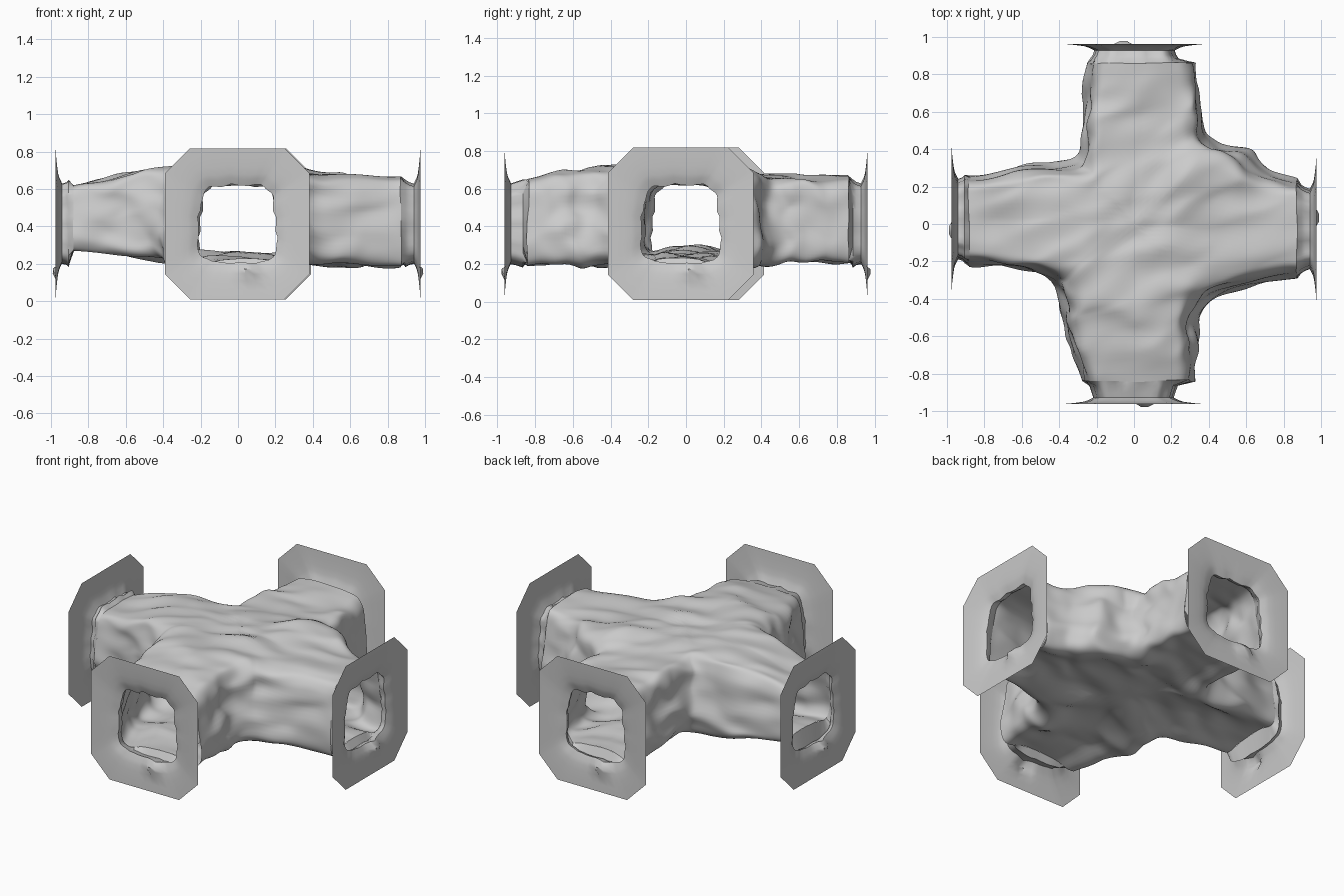
import bpy, bmesh, math
from mathutils import Vector, Matrix, noise

if "Cube" in bpy.data.objects:
    bpy.data.objects.remove(bpy.data.objects["Cube"])


def spline(pts, t):
    """Catmull-Rom through evenly spaced control points, t from 0 to len-1."""
    i = min(int(t), len(pts) - 2)
    f = t - i
    p = [Vector(pts[max(0, min(len(pts) - 1, k))]) for k in (i - 1, i, i + 1, i + 2)]
    return 0.5 * (2 * p[1] + (p[2] - p[0]) * f
                  + (2 * p[0] - 5 * p[1] + 4 * p[2] - p[3]) * f * f
                  + (3 * p[1] - p[0] - 3 * p[2] + p[3]) * f ** 3)


def finish(bm, name, angle):
    bmesh.ops.remove_doubles(bm, verts=bm.verts, dist=0.0005)
    bmesh.ops.recalc_face_normals(bm, faces=bm.faces)
    me = bpy.data.meshes.new(name)
    bm.to_mesh(me)
    bm.free()
    ob = bpy.data.objects.new(name, me)
    bpy.context.collection.objects.link(ob)
    bpy.ops.object.select_all(action='DESELECT')
    ob.select_set(True)
    bpy.context.view_layer.objects.active = ob
    bpy.ops.object.shade_smooth_by_angle(angle=math.radians(angle))


def skin(bm, rows, closed=False):
    """Quads between neighbouring rows of vertices."""
    n = len(rows[0])
    for a, b in zip(rows, rows[1:]):
        for j in range(n if closed else n - 1):
            k = (j + 1) % n
            bm.faces.new((a[j], a[k], b[k], b[j]))


# Arms: axis end point, ceiling and floor height at the end
arms = {
    'left': ((-0.88, 0.02), 0.62, 0.27),
    'front': ((0.02, -0.84), 0.65, 0.19),
    'right': ((0.87, -0.02), 0.67, 0.19),
    'back': ((0.04, 0.86), 0.665, 0.205),
}
CEIL, FLOOR = 0.715, 0.205
ends = {k: [] for k in arms}

# Plan curves of the four walls between neighbouring arms
walls = [
    ('left', 'front', [(-.88, -.22), (-.70, -.23), (-.52, -.26), (-.42, -.33),
                       (-.39, -.45), (-.36, -.62), (-.28, -.84)]),
    ('front', 'right', [(.33, -.84), (.34, -.66), (.34, -.51), (.42, -.40),
                        (.55, -.34), (.70, -.31), (.87, -.29)]),
    ('right', 'back', [(.87, .24), (.73, .28), (.61, .39), (.45, .43),
                       (.37, .52), (.345, .68), (.335, .86)]),
    ('back', 'left', [(-.25, .86), (-.26, .66), (-.27, .48), (-.30, .37),
                      (-.42, .32), (-.64, .29), (-.88, .26)]),
]

# Half cross-section: reach toward the wall, height fraction
section = [(0, 1), (.3, 1), (.56, .985), (.76, .95), (.87, .84), (.91, .64),
           (.97, .42), (1, .18), (.93, .03), (.75, 0), (.4, .07), (0, .09)]

# Rocky crossing: one lofted patch per wall, welded along the arm axes
bm = bmesh.new()
N, M = 28, 50
for a, b, curve in walls:
    rows = []
    for i in range(2 * N + 1):
        arm = arms[a] if i <= N else arms[b]
        s = abs(i - N) / N
        inner = Vector(arm[0]) * s
        outer = spline(curve, i * 6 / (2 * N))
        e = s ** 1.2
        top = CEIL + (arm[1] - CEIL) * e - 0.07 * (1 - e) * (inner.x + inner.y)
        low = FLOOR + (arm[2] - FLOOR) * e
        row = []
        for j in range(M + 1):
            f, h = spline(section, j * (len(section) - 1) / M)
            if j in (0, M):
                f = 0
            xy = inner.lerp(outer, f)
            p = Vector((xy.x, xy.y, low + (top - low) * h))
            # broad lumps plus diagonal ripples, fading at the arm ends
            q = Vector((p.x * 0.6 + p.y * 0.4, p.y * 1.5 - p.x * 0.7, p.z * 1.8))
            amp = 1 - 0.7 * s ** 4
            n1 = noise.noise_vector(p * 3.6 + Vector((4, 1, 7)))
            n2 = noise.noise_vector(q * 5.5)
            p += amp * (n1 * 0.032 + n2 * 0.024)
            row.append(bm.verts.new(p))
            if i in (0, 2 * N):
                ends[a if i == 0 else b].append(p)
        rows.append(row)
    skin(bm, rows)
finish(bm, "tunnel_crossing", 40)


# Chamfered entrance plates with a funnel-shaped mouth and a short neck
def octagon_points(w, h, c, per_edge):
    cs = [(w, -h + c), (w, h - c), (w - c, h), (-w + c, h),
          (-w, h - c), (-w, -h + c), (-w + c, -h), (w - c, -h)]
    out = []
    for k in range(8):
        p, q = Vector(cs[k]), Vector(cs[(k + 1) % 8])
        out += [p.lerp(q, m / per_edge) for m in range(per_edge)]
    return out


def entrance(side, angle, reach, shift, body_end):
    bm = bmesh.new()
    zc = 0.413
    outer = octagon_points(0.387, 0.404, 0.135, 8)
    hole = []
    for p in outer:
        d = p.normalized()
        r = (abs(d.x / 0.207) ** 4.5 + abs(d.y / 0.207) ** 4.5) ** (-1 / 4.5)
        r *= 1 + 0.09 * noise.noise(Vector((d.x * 4, d.y * 4, 2)))
        hole.append(Vector((d.x * r * (1 - 0.08 * d.y), d.y * r)))
    # neck: first ring is snapped to the tunnel's end, then a pinched collar
    rings = []
    for dist, sc in ((body_end, 1.1), (body_end + 0.025, 1.1),
                     (reach - 0.06, 1.04)):
        rings.append([(p.x * sc, -dist, zc + p.y * sc) for p in hole])
    # plate face from mouth to rim, with one small rock spike under the mouth
    for t, back in ((0, .035), (.17, .02), (.3, .013), (.5, .008), (.75, .003), (1, 0)):
        ring = []
        for p, q in zip(hole, outer):
            v = p.lerp(q, t)
            bump = 0.047 * math.exp(-((v.x - 0.06) ** 2 + (v.y + 0.245) ** 2) / 0.0014)
            ring.append((v.x, -(reach - back + bump), zc + v.y))
        rings.append(ring)
    rot = Matrix.Rotation(angle, 3, 'Z')
    rings = [[rot @ Vector((x + shift, y, z)) for x, y, z in r] for r in rings]
    rings[0] = [min(ends[side], key=lambda e: (e - p).length) for p in rings[0]]
    rows = [[bm.verts.new(p) for p in r] for r in rings]
    skin(bm, rows, closed=True)
    finish(bm, side + "_entrance", 40)


entrance("front", 0, 0.963, -0.004, 0.84)
entrance("right", math.pi / 2, 0.975, -0.028, 0.87)
entrance("back", math.pi, 0.963, -0.004, 0.86)
entrance("left", -math.pi / 2, 0.975, -0.028, 0.88)
